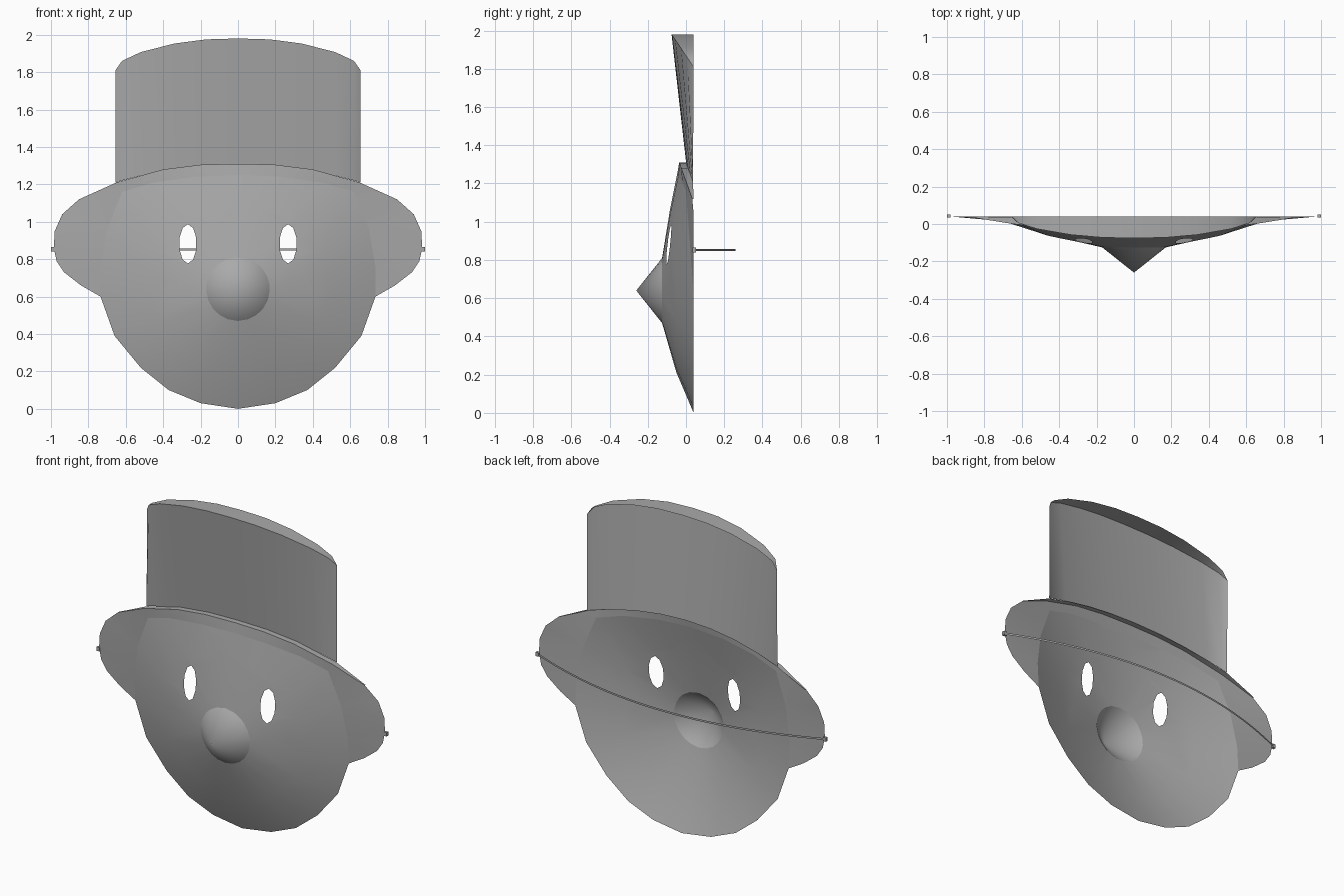
import bpy, bmesh
from math import radians, sin, cos, pi
from mathutils import Vector

if "Cube" in bpy.data.objects:
    bpy.data.objects.remove(bpy.data.objects["Cube"])

grey = bpy.data.materials.new("plain grey")
grey.use_nodes = True
grey.diffuse_color = (0.4, 0.4, 0.4, 1)
grey.node_tree.nodes["Principled BSDF"].inputs["Base Color"].default_value = (0.4, 0.4, 0.4, 1)

BACK = 0.04                      # plane of the open back
NOSE = Vector((0, -0.125, 0.64))


def loft(*rows):
    """Skin between rows of points; repeated points collapse to triangles."""
    bm = bmesh.new()
    for a, b in zip(rows, rows[1:]):
        for i in range(len(a) - 1):
            bm.faces.new([bm.verts.new(p) for p in (a[i], a[i + 1], b[i + 1], b[i])])
    bmesh.ops.remove_doubles(bm, verts=bm.verts, dist=0.0005)
    return bm


def finish(name, bm, angle=35):
    """Turn normals outward, mirror the half and shade it smooth."""
    bm.normal_update()
    for f in bm.faces:
        if f.normal.dot(Vector((0, -1, 0.5))) < 0:
            f.normal_flip()
    mesh = bpy.data.meshes.new(name)
    bm.to_mesh(mesh)
    bm.free()
    mesh.materials.append(grey)
    ob = bpy.data.objects.new(name, mesh)
    bpy.context.collection.objects.link(ob)
    ob.modifiers.new("Mirror", "MIRROR").use_clip = True
    bpy.ops.object.select_all(action="DESELECT")
    ob.select_set(True)
    bpy.context.view_layer.objects.active = ob
    bpy.ops.object.shade_smooth_by_angle(angle=radians(angle))
    return ob


# Face edge, chin to forehead, on the model's left
edge = [Vector(p) for p in (
    (0, BACK, 0), (.2, BACK, .03), (.37, BACK, .1), (.52, BACK, .22),
    (.66, BACK, .39), (.735, BACK, .6), (.735, .03, .76), (.7, .015, .96),
    (.62, 0, 1.16), (.45, -.02, 1.21), (.23, -.04, 1.24), (0, -.046, 1.25))]
ring, middle = [], []
for p in edge:
    out = Vector((p.x, 0, p.z - NOSE.z)).normalized()
    r = NOSE + out * 0.17
    ring.append(r)
    bulge = 0.016 if p.z < 1.1 else 0.004
    middle.append(r.lerp(p, 0.55) - Vector((0, bulge, 0)))

# Face shell with an eye hole cut through it
face = loft(ring, middle, edge)
eye = Vector((.268, 0, .882))
corners = [eye + Vector((.047 * cos(a), 0, .105 * sin(a)))
           for a in (2 * pi * (i + 0.5) / 10 for i in range(10))]
inside = [f for f in face.faces if f.calc_center_median().z > NOSE.z]
for a, b in zip(corners, corners[1:] + corners[:1]):
    normal = Vector((b.z - a.z, 0, a.x - b.x)).normalized()
    geom = set(inside)
    for f in inside:
        geom.update(f.edges, f.verts)
    cut = bmesh.ops.bisect_plane(face, geom=list(geom), plane_co=a, plane_no=normal, dist=1e-5)
    inside = [f for f in cut["geom"] if isinstance(f, bmesh.types.BMFace)
              and (f.calc_center_median() - a).dot(normal) < 0]
bmesh.ops.delete(face, geom=inside, context="FACES")
finish("face", face)

# Cone nose
tip = Vector((0, -0.26, NOSE.z))
finish("nose", loft([tip] * len(ring), ring), 50)

# Hat brim: dished band around the face, then a narrow top lip
rim = [Vector((x, min(BACK, BACK - 0.36 * (z - 1.1)), z)) for x, z in (
    (.735, .6), (.84, .66), (.93, .73), (.97, .79), (.985, .86), (.98, .95),
    (.94, 1.04), (.85, 1.12), (.65, 1.21), (.4, 1.28), (.2, 1.305), (0, 1.31))]
inner = [edge[i] for i in (5, 5, 6, 6, 6, 7, 7, 8, 8, 9, 10, 11)]
finish("hat_brim", loft(inner, rim))
upper = rim[6:]
lip = [Vector((p.x, min(BACK, p.y + 0.036), p.z)) for p in upper]
finish("hat_brim_lip", loft(upper[1:], lip[1:]))

# Hat crown, leaning forward to a curved flat lid
top = [Vector((x, BACK - 0.68 * (z - 1.81), z)) for x, z in (
    (.655, 1.81), (.62, 1.86), (.52, 1.907), (.34, 1.953), (.17, 1.975), (0, 1.98))]
base = []
for p in top:
    z = 1.31 - 0.1 * (p.x / .655) ** 2
    base.append(Vector((p.x, BACK - 0.36 * (z - 1.2), z)))
finish("hat_crown", loft(base, top))
finish("hat_lid", loft(top, [Vector((p.x, BACK, p.z)) for p in top]))

# Thin elastic strap behind the head, with a small end knob
arc = [Vector((x, .26 - .22 * x * x, .846)) for x in (i / 12 * .99 for i in range(13))]
finish("strap", loft(arc, [p + Vector((0, 0, .012)) for p in arc]))
knob = bmesh.new()
bmesh.ops.create_cube(knob, size=0.02)
bmesh.ops.scale(knob, vec=(1, 0.8, 1.2), verts=knob.verts)
bmesh.ops.translate(knob, vec=(.99, .043, .852), verts=knob.verts)
ob = finish("strap_knob", knob)
bm = bmesh.new()
bm.from_mesh(ob.data)
bmesh.ops.recalc_face_normals(bm, faces=bm.faces)
bm.to_mesh(ob.data)
bm.free()
